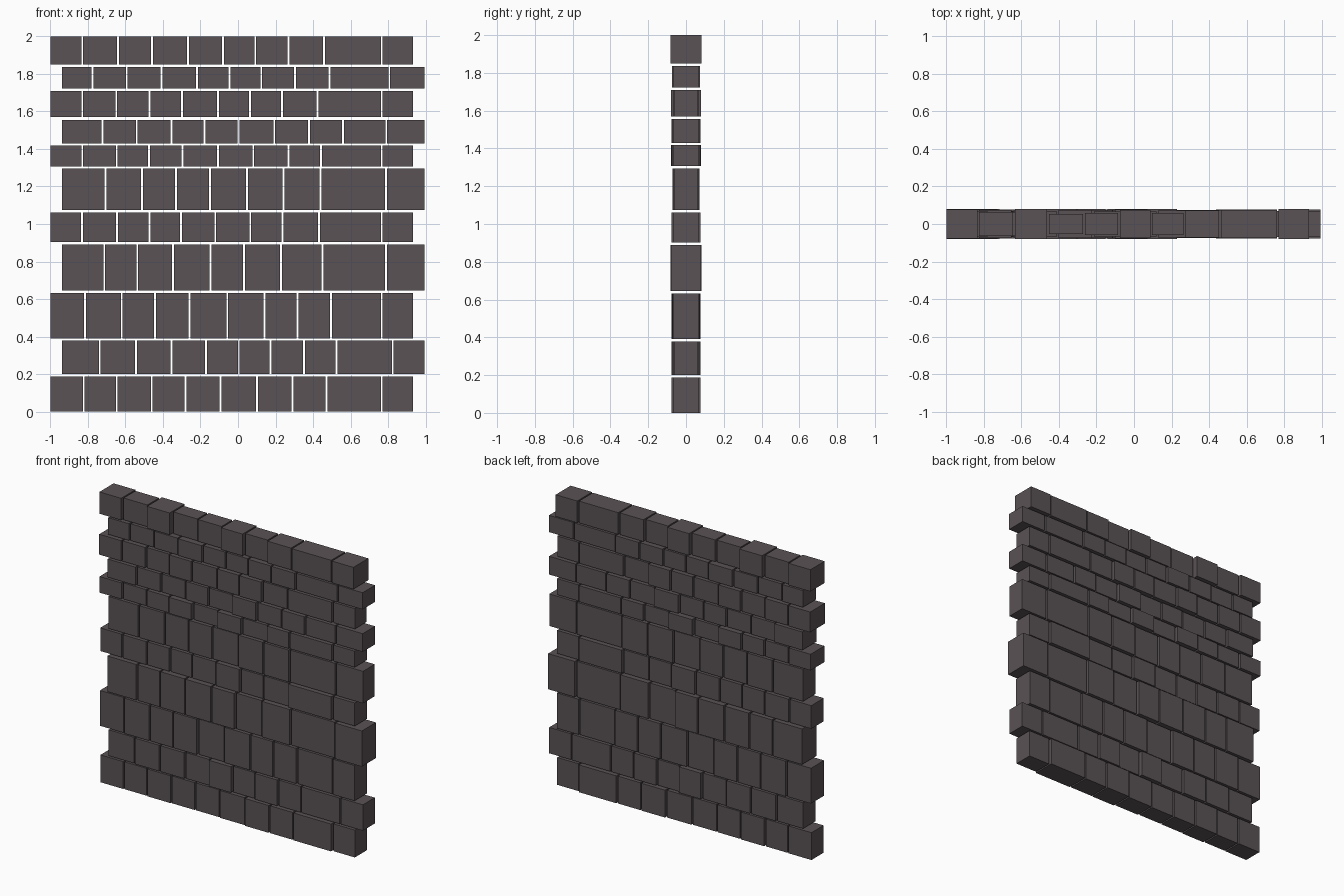
import bpy, bmesh, random

random.seed(4)
GAP = 0.010  # open joint between stones

stone = bpy.data.materials.new("dark stone")
stone.diffuse_color = (0.102, 0.085, 0.092, 1)

# courses from the ground up: bottom, top, thickest half depth, joint positions
COURSES = [
    (0.00, 0.188, 0.077, (-.822, -.646, -.46, -.28, -.094, .102, .291, .472, .766)),
    (0.20, 0.378, 0.077, (-.737, -.543, -.354, -.171, .004, .174, .352, .525, .825)),
    (0.39, 0.633, 0.076, (-.816, -.62, -.442, -.259, -.057, .142, .318, .495, .766)),
    (0.645, 0.89, 0.081, (-.713, -.537, -.346, -.147, .031, .23, .45, .788)),
    (0.903, 1.062, 0.076, (-.832, -.644, -.471, -.304, -.121, .065, .238, .432, .766)),
    (1.075, 1.295, 0.072, (-.707, -.511, -.33, -.15, .047, .243, .44, .788)),
    (1.307, 1.418, 0.08, (-.83, -.646, -.474, -.296, -.107, .081, .27, .442, .766)),
    (1.43, 1.555, 0.077, (-.723, -.54, -.354, -.179, .002, .193, .379, .559, .79)),
    (1.57, 1.71, 0.08, (-.83, -.649, -.471, -.298, -.107, .063, .235, .424, .766)),
    (1.722, 1.837, 0.075, (-.776, -.593, -.407, -.219, -.046, .124, .304, .488, .806)),
    (1.85, 2.00, 0.081, (-.83, -.64, -.458, -.267, -.08, .092, .27, .458, .766)),
]
# half depths of the coping stones, left to right
COPING = (.077, .064, .081, .054, .058, .075, .058, .071, .075, .081)


def add_block(bm, x0, x1, half, z0, z1):
    v = [bm.verts.new((x, y, z)) for z in (z0, z1)
         for x, y in ((x0, -half), (x1, -half), (x1, half), (x0, half))]
    bm.faces.new(v[3::-1])
    bm.faces.new(v[4:])
    for i in range(4):
        j = (i + 1) % 4
        bm.faces.new((v[i], v[j], v[j + 4], v[i + 4]))


# one object per course, staggered left and right
for n, (z0, z1, deepest, joints) in enumerate(COURSES):
    left, right = (-1.0, 0.934) if n % 2 == 0 else (-0.938, 0.995)
    edges = [left - GAP / 2, *joints, right + GAP / 2]
    count = len(edges) - 1
    halves = [random.uniform(0.062, deepest) for _ in range(count)]
    halves[random.randrange(count)] = deepest
    if n == 3:
        halves[4] = deepest
    if n == len(COURSES) - 1:
        halves = COPING
    bm = bmesh.new()
    for a, b, half in zip(edges, edges[1:], halves):
        add_block(bm, a + GAP / 2, b - GAP / 2, half, z0, z1)
    name = "coping_course" if n == len(COURSES) - 1 else f"stone_course_{n + 1}"
    mesh = bpy.data.meshes.new(name)
    bm.to_mesh(mesh)
    bm.free()
    mesh.materials.append(stone)
    bpy.context.collection.objects.link(bpy.data.objects.new(name, mesh))
